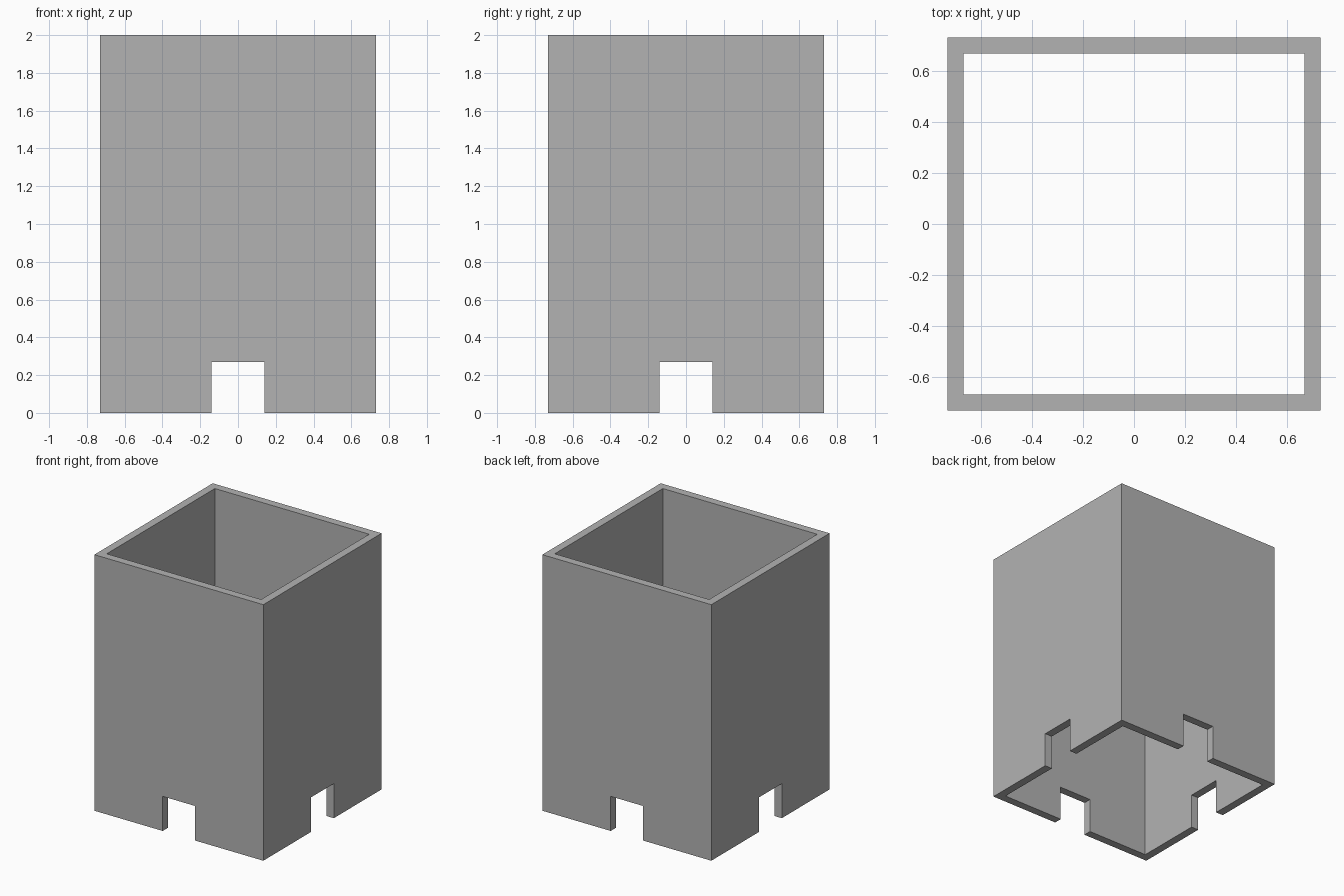
import bpy
import bmesh

cube = bpy.data.objects.get("Cube")
if cube:
    bpy.data.objects.remove(cube, do_unlink=True)

HEIGHT = 2.0
OUTER = 0.73       # half width outside
INNER = 0.667      # half width inside
NOTCH = 0.14       # half width of each doorway notch
NOTCH_TOP = 0.27

grey = bpy.data.materials.new("plain grey")
grey.use_nodes = True
colour = (0.45, 0.45, 0.45, 1)
grey.diffuse_color = colour
grey.node_tree.nodes["Principled BSDF"].inputs["Base Color"].default_value = colour

# Wall outline: one side with its notch, then turned to all four sides
bm = bmesh.new()
profile = [(-1, 0), (-NOTCH, 0), (-NOTCH, NOTCH_TOP), (NOTCH, NOTCH_TOP),
           (NOTCH, 0), (1, 0), (1, HEIGHT), (-1, HEIGHT)]


def turn(x, y, quarter):
    for _ in range(quarter):
        x, y = -y, x
    return x, y


def wall_point(x, z, half, quarter):
    # Corner points follow the mitre, notch points keep their width
    x = x * half if abs(x) == 1 else x
    return bm.verts.new((*turn(x, -half, quarter), z))


for quarter in range(4):
    outside = [wall_point(x, z, OUTER, quarter) for x, z in profile]
    inside = [wall_point(x, z, INNER, quarter) for x, z in profile]
    bm.faces.new(outside)
    bm.faces.new(inside[::-1])
    # Thickness of the wall, leaving the mitred corners open to join up
    for i in (0, 1, 2, 3, 4, 6):
        j = i + 1
        bm.faces.new((outside[j], outside[i], inside[i], inside[j]))

bmesh.ops.remove_doubles(bm, verts=bm.verts, dist=0.0001)
bmesh.ops.recalc_face_normals(bm, faces=bm.faces)

mesh = bpy.data.meshes.new("notched_square_tube")
bm.to_mesh(mesh)
bm.free()
mesh.materials.append(grey)
tube = bpy.data.objects.new("notched_square_tube", mesh)
bpy.context.collection.objects.link(tube)
